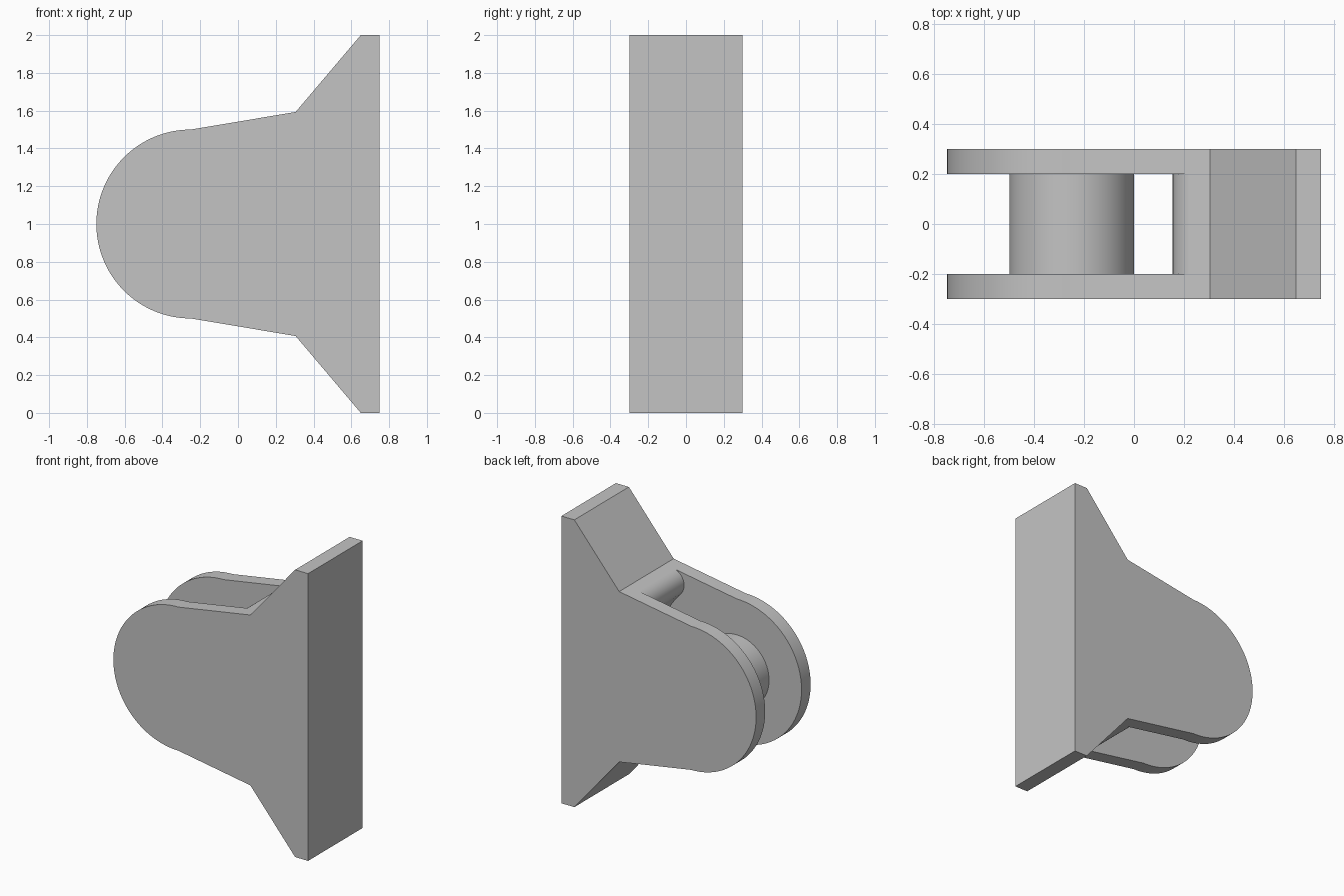
import bpy, bmesh
from math import pi, cos, sin, radians, atan2, hypot
from mathutils import Matrix

old = bpy.data.objects.get("Cube")
if old:
    bpy.data.objects.remove(old, do_unlink=True)

grey = bpy.data.materials.new("plain_grey")
grey.use_nodes = True
colour = (0.55, 0.55, 0.55, 1)
grey.diffuse_color = colour
grey.node_tree.nodes["Principled BSDF"].inputs["Base Color"].default_value = colour

PIN_X, PIN_Z = -0.25, 1.0


def arc(cx, cz, r, a0, a1, n):
    """Points on an arc in the x-z plane."""
    return [(cx + r * cos(a0 + (a1 - a0) * i / n),
             cz + r * sin(a0 + (a1 - a0) * i / n)) for i in range(n + 1)]


def mirrored(upper):
    """Add the lower half of a profile, mirrored about the pin height."""
    lower = [(x, 2 * PIN_Z - z) for x, z in reversed(upper) if abs(z - PIN_Z) > 1e-5]
    return upper + lower


def add_object(name, bm):
    bmesh.ops.recalc_face_normals(bm, faces=bm.faces)
    mesh = bpy.data.meshes.new(name)
    bm.to_mesh(mesh)
    bm.free()
    mesh.materials.append(grey)
    obj = bpy.data.objects.new(name, mesh)
    bpy.context.collection.objects.link(obj)
    return obj


def extrude_profile(name, points, half_width):
    bm = bmesh.new()
    face = bm.faces.new([bm.verts.new((x, -half_width, z)) for x, z in points])
    new = bmesh.ops.extrude_face_region(bm, geom=[face])["geom"]
    bmesh.ops.translate(bm, vec=(0, 2 * half_width, 0),
                        verts=[v for v in new if isinstance(v, bmesh.types.BMVert)])
    return add_object(name, bm)


# Bracket body: round nose, sloping cheeks and flared mounting flange
outline = arc(PIN_X, PIN_Z, 0.5, pi, pi / 2, 32)
outline += [(0.305, 1.593), (0.65, 2), (0.75, 2)]
bracket = extrude_profile("bracket", mirrored(outline), 0.3)

# Slot cutter: round clearance about the pin, with rounded lips
lip_r, lip_x, lip_z = 0.1, 0.255, 1.485
slope = atan2(0.093, 0.555)
toward_pin = atan2(lip_z - PIN_Z, lip_x - PIN_X)
lip = arc(lip_x, lip_z, lip_r, pi / 2 + slope, pi + toward_pin, 20)
wall = arc(PIN_X, PIN_Z, hypot(lip_x - PIN_X, lip_z - PIN_Z) - lip_r, toward_pin, 0, 20)
slot = [(-1, 1.8), (lip[0][0], 1.8)] + lip + wall[1:]
cutter = extrude_profile("slot_cutter", mirrored(slot), 0.2)
cutter.hide_render = True

cut = bracket.modifiers.new("slot", "BOOLEAN")
cut.operation = "DIFFERENCE"
cut.solver = "EXACT"
cut.object = cutter
bpy.context.view_layer.update()
graph = bpy.context.evaluated_depsgraph_get()
cut_mesh = bpy.data.meshes.new_from_object(bracket.evaluated_get(graph))
bracket.modifiers.clear()
bracket.data = cut_mesh
bpy.data.objects.remove(cutter, do_unlink=True)

# Cross pin between the cheeks
bm = bmesh.new()
bmesh.ops.create_cone(bm, cap_ends=True, segments=64, radius1=0.25, radius2=0.25, depth=0.4,
                      matrix=Matrix.Translation((PIN_X, 0, PIN_Z)) @ Matrix.Rotation(pi / 2, 4, "X"))
pin = add_object("cross_pin", bm)

# Smooth shading on the round surfaces
bpy.ops.object.select_all(action="DESELECT")
for obj in (bracket, pin):
    obj.select_set(True)
bpy.context.view_layer.objects.active = bracket
bpy.ops.object.shade_smooth_by_angle(angle=radians(30))
